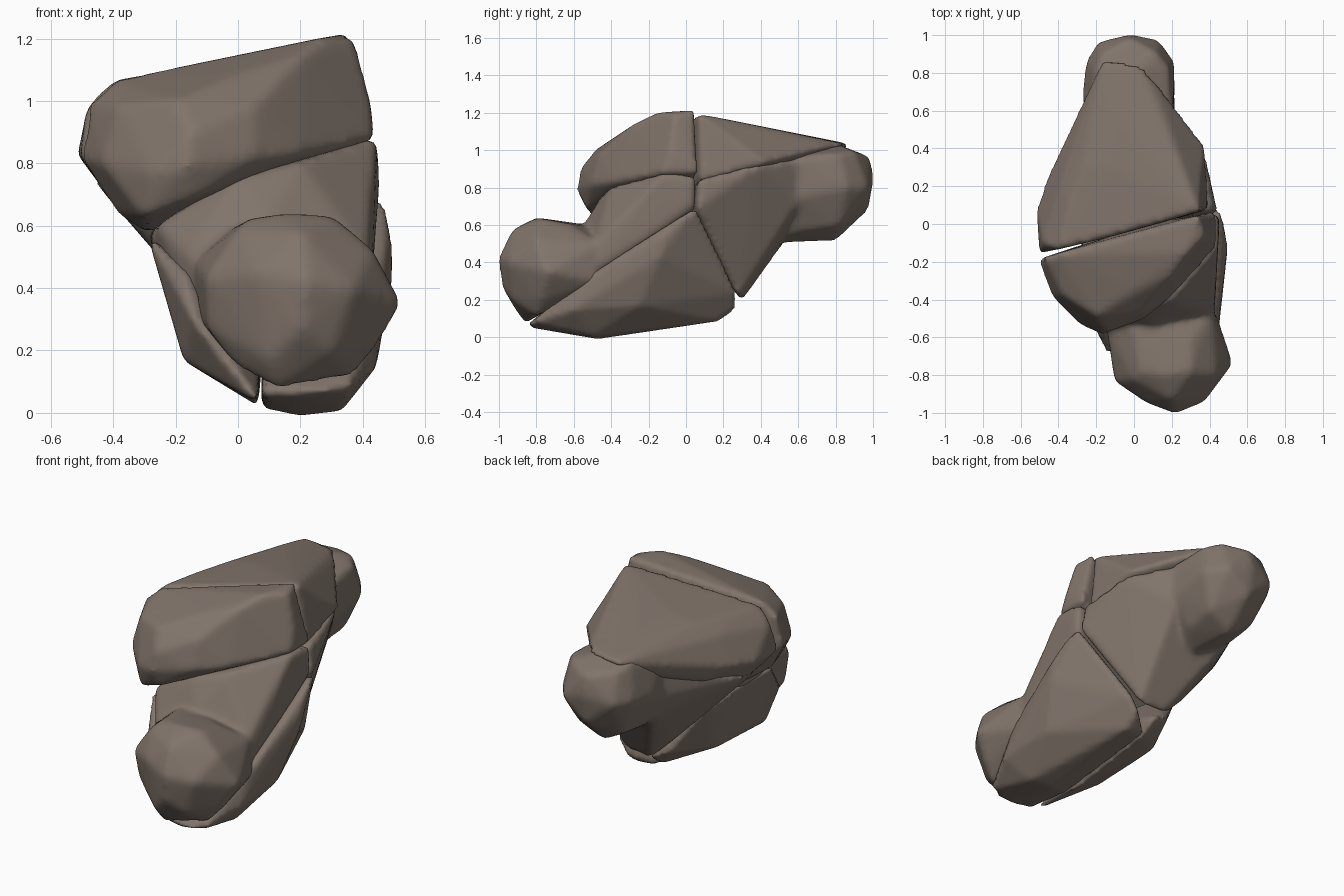
import bpy, bmesh

stone = bpy.data.materials.new("warm grey stone")
stone.diffuse_color = (0.22, 0.176, 0.147, 1)


def add_hull(mesh, pts):
    """Append the convex hull of a few corner points to a mesh."""
    bm = bmesh.new()
    vs = [bm.verts.new(p) for p in pts]
    bmesh.ops.convex_hull(bm, input=vs)
    loose = [v for v in bm.verts if not v.link_faces]
    bmesh.ops.delete(bm, geom=loose, context='VERTS')
    bmesh.ops.recalc_face_normals(bm, faces=bm.faces)
    bm.from_mesh(mesh)
    bm.to_mesh(mesh)
    bm.free()


def boulder(name, *hulls, soften=5):
    """Merge hulls into one weathered piece of rock."""
    mesh = bpy.data.meshes.new(name)
    for h in hulls:
        add_hull(mesh, h)
    mesh.materials.append(stone)
    ob = bpy.data.objects.new(name, mesh)
    bpy.context.collection.objects.link(ob)
    r = ob.modifiers.new("fuse", 'REMESH')
    r.mode = 'VOXEL'
    r.voxel_size = 0.018
    r.use_smooth_shade = True
    s = ob.modifiers.new("weather", 'SMOOTH')
    s.factor = 0.5
    s.iterations = soften
    d = ob.modifiers.new("swell", 'DISPLACE')
    d.mid_level = 0
    d.strength = 0.005
    return ob


# upper front slab
boulder("upper_front_rock", [
    (0.34, 0.04, 1.21), (0.28, -0.15, 1.2), (0.37, -0.06, 1.19),
    (0.42, -0.08, 1.0), (0.43, 0.06, 0.88), (0.43, -0.12, 0.88),
    (0.2, -0.38, 0.83), (0.2, -0.27, 1.14), (0.0, -0.34, 1.09),
    (-0.17, -0.1, 1.1), (-0.4, -0.16, 1.06), (-0.47, -0.18, 0.99),
    (-0.5, -0.19, 0.82), (-0.43, -0.38, 0.8), (-0.38, -0.37, 0.98),
    (-0.28, -0.53, 0.77), (-0.17, -0.58, 0.79), (-0.15, -0.56, 0.9),
    (-0.2, -0.48, 1.0), (0.05, -0.5, 0.82), (0.05, -0.46, 0.98),
    (-0.3, -0.48, 0.63), (-0.38, -0.25, 0.64), (-0.29, -0.12, 0.58),
    (-0.15, -0.53, 0.69), (0.1, 0.0, 0.82)])

# upper back slab
boulder("upper_back_rock", [
    (-0.4, -0.13, 1.06), (-0.48, -0.1, 0.98), (-0.51, 0.08, 0.83),
    (-0.5, -0.15, 0.82), (-0.46, 0.23, 0.85), (-0.38, 0.22, 1.01),
    (-0.26, 0.57, 0.88), (-0.22, 0.53, 1.05), (-0.16, 0.87, 1.03),
    (-0.18, 0.78, 0.95), (0.03, 0.84, 1.03), (0.11, 0.75, 1.02),
    (0.21, 0.6, 0.97), (0.37, 0.42, 0.93), (0.27, 0.38, 1.03),
    (0.36, 0.2, 0.88), (0.3, 0.2, 1.13), (0.34, 0.07, 1.19),
    (0.39, 0.08, 0.84), (-0.1, 0.6, 1.08), (0.06, 0.58, 1.06),
    (-0.37, 0.1, 0.64), (-0.3, -0.09, 0.6), (-0.15, -0.07, 1.09),
    (-0.36, 0.38, 0.8), (-0.35, 0.1, 1.06), (-0.26, 0.3, 1.08),
    (-0.1, 0.3, 1.11)])

# front arm: blunt boulder end fused to a sloping shoulder
boulder("front_arm_rock", [
    (0.22, -1.0, 0.42), (0.06, -0.94, 0.45), (0.37, -0.94, 0.4),
    (0.2, -0.98, 0.27), (0.2, -0.93, 0.57), (-0.1, -0.83, 0.43),
    (-0.09, -0.8, 0.27), (0.0, -0.82, 0.58), (0.04, -0.78, 0.62),
    (0.15, -0.8, 0.635), (0.3, -0.78, 0.63), (0.43, -0.8, 0.52),
    (0.52, -0.74, 0.35), (0.43, -0.78, 0.2), (0.36, -0.8, 0.12),
    (0.12, -0.86, 0.08), (0.1, -0.92, 0.17), (0.3, -0.92, 0.2),
    (0.0, -0.8, 0.15), (0.12, -0.5, 0.58), (0.41, -0.47, 0.5),
    (0.43, -0.47, 0.3), (-0.12, -0.6, 0.3), (-0.14, -0.56, 0.48),
    (0.0, -0.55, 0.6), (0.3, -0.62, 0.6)],
    [(0.44, -0.12, 0.875), (0.44, 0.05, 0.86), (0.45, 0.05, 0.71),
     (0.41, -0.3, 0.45), (0.39, -0.4, 0.6), (0.2, -0.4, 0.8),
     (0.0, -0.45, 0.75), (-0.25, -0.42, 0.6), (-0.28, -0.3, 0.56),
     (-0.29, -0.1, 0.57), (0.0, 0.0, 0.78), (-0.15, -0.56, 0.5),
     (-0.13, -0.56, 0.3), (0.41, -0.48, 0.5), (0.42, -0.5, 0.35),
     (0.1, -0.53, 0.62), (0.0, -0.1, 0.3)], soften=9)

# back arm: blunt end fused to a wide shoulder
boulder("back_arm_rock", [
    (-0.02, 1.0, 0.85), (-0.02, 0.98, 0.96), (-0.02, 0.97, 0.68),
    (0.13, 0.97, 0.8), (-0.19, 0.96, 0.82), (-0.17, 0.9, 0.99),
    (0.12, 0.9, 0.99), (0.21, 0.86, 0.8), (0.18, 0.82, 0.98),
    (-0.25, 0.86, 0.82), (-0.2, 0.8, 1.02), (0.0, 0.8, 1.03),
    (-0.02, 0.8, 0.52), (0.13, 0.82, 0.6), (-0.16, 0.82, 0.6),
    (-0.02, 0.6, 0.54), (0.21, 0.6, 0.75), (-0.27, 0.7, 0.8),
    (-0.26, 0.6, 0.75), (0.12, 0.62, 0.57), (-0.17, 0.62, 0.58),
    (-0.24, 0.6, 0.95), (0.2, 0.6, 0.96), (0.0, 0.4, 0.5)],
    [(0.44, 0.06, 0.69), (0.42, 0.07, 0.84), (0.37, 0.38, 0.92),
     (0.29, 0.25, 0.55), (0.2, 0.285, 0.22), (0.03, 0.3, 0.2),
     (-0.1, 0.28, 0.33), (-0.3, 0.3, 0.6), (-0.46, 0.15, 0.75),
     (-0.42, -0.05, 0.7), (-0.27, 0.55, 0.75), (0.2, 0.6, 0.72),
     (-0.2, 0.6, 0.62), (0.2, 0.6, 0.95), (-0.2, 0.65, 0.95),
     (0.1, 0.44, 0.45), (-0.05, 0.44, 0.48), (0.0, 0.0, 0.6)],
    soften=9)

# lower right slab, the lowest piece
boulder("right_base_rock", [
    (0.46, 0.05, 0.69), (0.48, -0.05, 0.62), (0.49, -0.12, 0.53),
    (0.49, -0.14, 0.43), (0.25, 0.27, 0.24), (0.2, 0.27, 0.16),
    (0.2, 0.17, 0.09), (0.08, 0.17, 0.1), (0.15, -0.2, 0.07),
    (0.43, -0.25, 0.17), (0.2, -0.47, -0.005), (0.33, -0.5, 0.01),
    (0.08, -0.5, 0.02), (0.44, -0.6, 0.15), (0.2, -0.85, 0.06),
    (0.35, -0.82, 0.08), (0.44, -0.5, 0.34), (0.1, 0.0, 0.5),
    (0.1, -0.4, 0.3), (0.08, -0.82, 0.06)], soften=3)

# lower left slab
boulder("left_base_rock", [
    (-0.28, -0.4, 0.55), (-0.28, -0.05, 0.56), (-0.17, -0.5, 0.17),
    (-0.17, -0.05, 0.19), (0.06, -0.75, 0.04), (0.06, -0.4, 0.03),
    (0.07, 0.15, 0.1), (0.07, 0.25, 0.17), (-0.05, 0.23, 0.23),
    (-0.22, 0.12, 0.5), (-0.14, -0.68, 0.3), (0.07, -0.2, 0.35),
    (-0.17, -0.55, 0.45)], soften=3)
